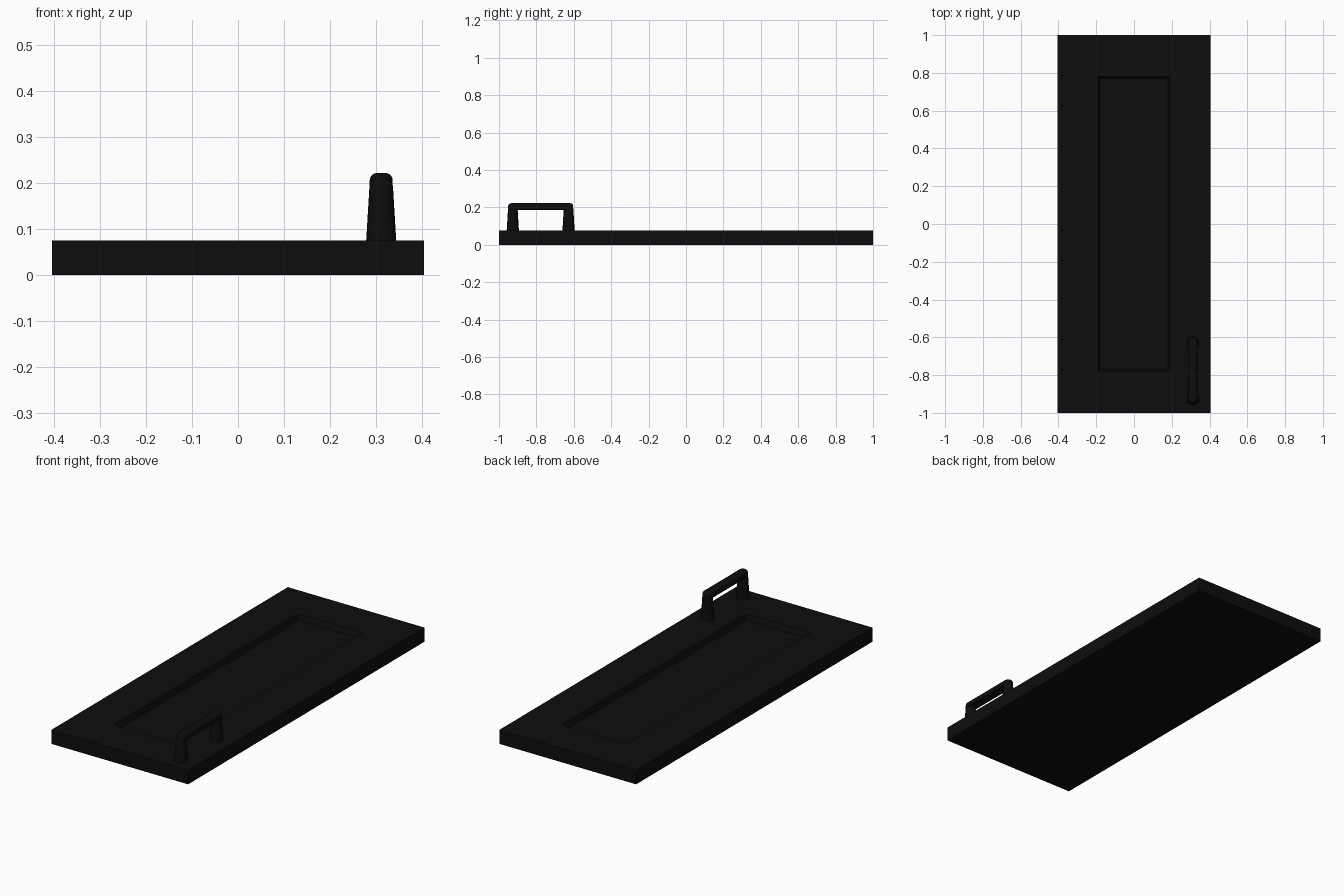
import bpy, bmesh
from math import cos, sin, pi

if "Cube" in bpy.data.objects:
    bpy.data.objects.remove(bpy.data.objects["Cube"])

black = bpy.data.materials.new("black_paint")
black.diffuse_color = (0.004, 0.004, 0.004, 1)
black.use_nodes = True
black.node_tree.nodes["Principled BSDF"].inputs["Base Color"].default_value = black.diffuse_color


def loft(name, loops, smooth=False):
    """Skin a stack of equal-length closed loops and cap both ends."""
    bm = bmesh.new()
    rings = [[bm.verts.new(p) for p in loop] for loop in loops]
    n = len(rings[0])
    for a, b in zip(rings, rings[1:]):
        for i in range(n):
            j = (i + 1) % n
            bm.faces.new((a[i], a[j], b[j], b[i]))
    bm.faces.new(rings[0][::-1])
    bm.faces.new(rings[-1])
    bmesh.ops.recalc_face_normals(bm, faces=bm.faces)
    me = bpy.data.meshes.new(name)
    bm.to_mesh(me)
    bm.free()
    ob = bpy.data.objects.new(name, me)
    bpy.context.collection.objects.link(ob)
    me.materials.append(black)
    if smooth:
        bpy.ops.object.select_all(action='DESELECT')
        ob.select_set(True)
        bpy.context.view_layer.objects.active = ob
        bpy.ops.object.shade_smooth_by_angle()
    return ob


def rect(x, y, z):
    return [(-x, -y, z), (x, -y, z), (x, y, z), (-x, y, z)]


def stadium(r, half, z, cx, cy, n=16):
    """Slot outline along y; half = 0 gives a circle."""
    pts = []
    for k, side in enumerate((1, -1)):
        for i in range(n + 1):
            a = pi * (k + i / n)
            pts.append((cx + r * cos(a), cy + side * half + r * sin(a), z))
    return pts


def circle(r, z, cx, cy, n=32):
    return [(cx + r * cos(2 * pi * i / n), cy + r * sin(2 * pi * i / n), z)
            for i in range(n)]


# Door slab with a sunken, slope-sided centre panel
loft("door_panel", [rect(0.405, 1, 0), rect(0.405, 1, 0.075),
                    rect(0.19, 0.78, 0.075), rect(0.18, 0.77, 0.045)])

# Handle: two tapered posts and a rounded grip bar
HX, HY, SPREAD, R = 0.312, -0.777, 0.149, 0.025
for tag, s in (("front", -1), ("back", 1)):
    y = HY + s * SPREAD
    loft("handle_post_" + tag, [circle(0.033, 0.07, HX, y),
                                circle(0.0255, 0.195, HX, y)], True)

bar = [stadium(R - 0.002, SPREAD, 0.187, HX, HY), stadium(R, SPREAD, 0.189, HX, HY)]
for i in range(7):
    a = pi / 2 * i / 6
    bar.append(stadium(R - 0.016 * (1 - cos(a)), SPREAD,
                       0.206 + 0.016 * sin(a), HX, HY))
loft("handle_bar", bar, True)
